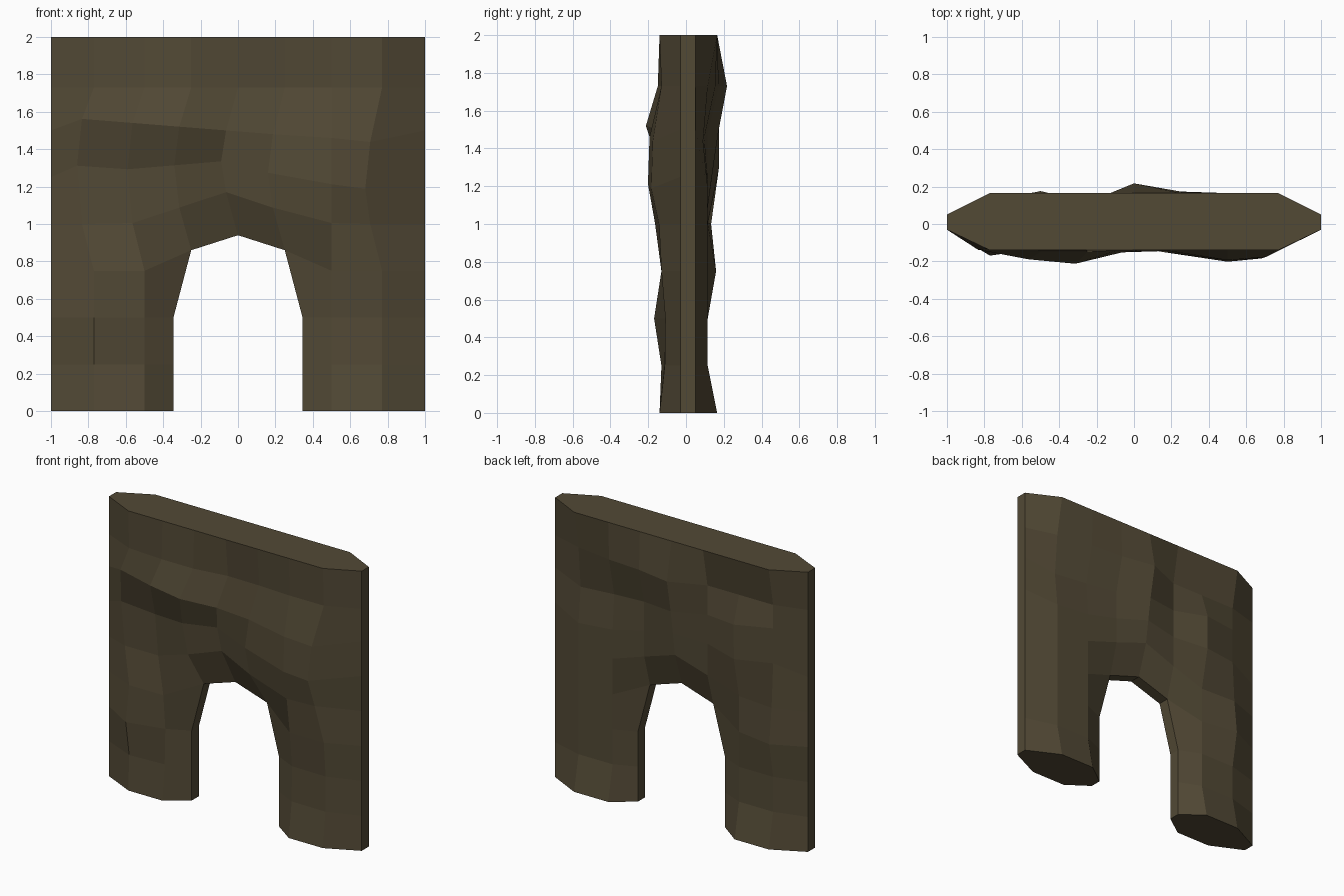
import bpy, bmesh
from math import sin, pi, hypot

if "Cube" in bpy.data.objects:
    bpy.data.objects.remove(bpy.data.objects["Cube"])

COLS = [-1, -0.77, -0.5, -0.25, 0, 0.25, 0.5, 0.77, 1]
ROWS = [0, 0.25, 0.5, 0.75, 1.0, 1.25, 1.5, 1.73, 2]
ARCH = {3: (-0.25, 0.86), 4: (0, 0.94), 5: (0.25, 0.86)}

# Rock bulges and dents on each side: (x, z, radius, height)
FRONT = [(-.27, 1.52, .24, .085), (-.6, 1.55, .25, .06), (.5, 1.3, .4, .075),
         (-.73, .5, .24, .04), (-.1, 1.17, .28, -.035), (-.75, 1.15, .4, -.05),
         (-.5, .4, .2, -.035), (.6, .4, .35, -.03), (.1, 1.72, .25, -.02)]
BACK = [(-.85, .82, .24, .055), (.05, 1.73, .3, .105), (-.52, 1.42, .25, .08),
        (.55, 1.68, .22, .045), (.65, 1.47, .2, -.04), (.03, 1.35, .22, .035)]


def point(i, j, sign, bumps):
    x, z = COLS[i], ROWS[j]
    # Thin rim at the outer edges and around the doorway
    if i in (0, 8) or (i in ARCH and j <= 3):
        if i in ARCH:
            x, z = ARCH[i] if j == 3 else (0.345 * (i - 4), z)
        return (x, -0.03 if sign < 0 else 0.05, z)
    if j in (0, 8):
        return (x, -0.14 if sign < 0 else 0.165, z)
    # Rows arch over the doorway, tilt, and drift sideways like natural stone
    if j in (4, 5):
        z += max(0, 0.17 - 0.33 * abs(x)) / (j - 3)
    if j in (5, 6):
        z -= 0.08 * x
    if sign < 0 and 3 < j < 7 and i != 6:
        x -= 0.09 * sin(pi * (j - 3) / 4)
    depth = 0.13 if sign < 0 else 0.115
    for bx, bz, r, h in bumps:
        depth += h * max(0, 1 - (hypot(x - bx, z - bz) / r) ** 2)
    return (x, sign * depth, z)


# Front and back rock sheets with the doorway left open
bm = bmesh.new()
sheets = []
for sign, bumps in ((-1, FRONT), (1, BACK)):
    grid = {(i, j): bm.verts.new(point(i, j, sign, bumps))
            for i in range(9) for j in range(9) if not (i == 4 and j < 3)}
    for i in range(8):
        for j in range(8):
            if i in (3, 4) and j < 3:
                continue
            bm.faces.new([grid[k] for k in ((i, j), (i + 1, j), (i + 1, j + 1), (i, j + 1))])
    sheets.append(grid)

# Narrow rim joining the sheets around the outline and doorway
front, back = sheets
partner = {front[k]: back[k] for k in front}
for e in [e for e in bm.edges if e.is_boundary and e.verts[0] in partner]:
    a, b = e.verts
    bm.faces.new((a, b, partner[b], partner[a]))
bmesh.ops.recalc_face_normals(bm, faces=bm.faces[:])

mesh = bpy.data.meshes.new("cave_archway")
bm.to_mesh(mesh)
bm.free()
archway = bpy.data.objects.new("cave_archway", mesh)
bpy.context.collection.objects.link(archway)

# Dark brown rock
rock = bpy.data.materials.new("brown_rock")
rock.diffuse_color = (0.085, 0.067, 0.036, 1)
rock.use_nodes = True
rock.node_tree.nodes["Principled BSDF"].inputs["Base Color"].default_value = rock.diffuse_color
mesh.materials.append(rock)
